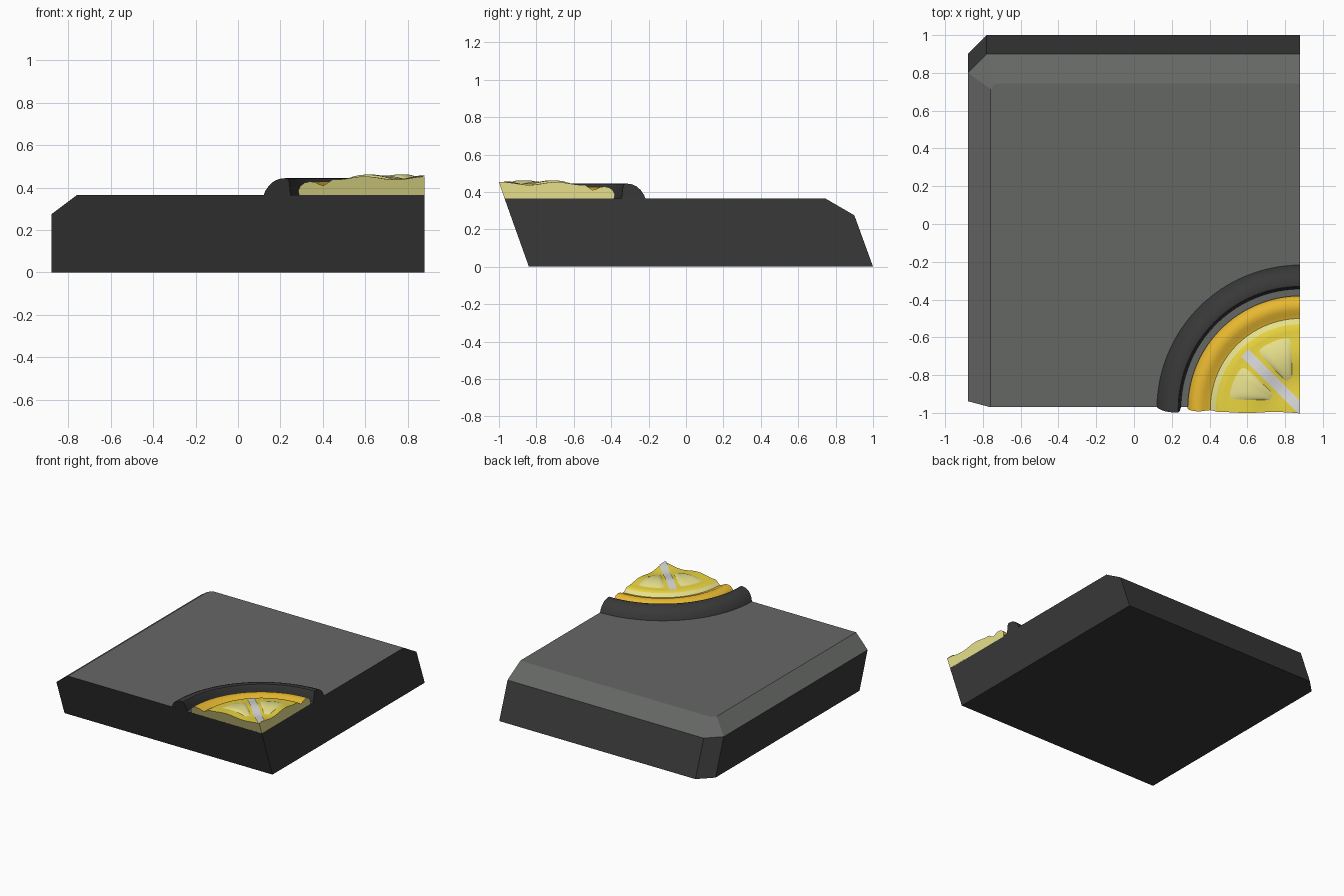
import bpy, bmesh, math
from mathutils import Vector

cube = bpy.data.objects.get("Cube")
if cube:
    bpy.data.objects.remove(cube, do_unlink=True)


def material(name, r, g, b):
    m = bpy.data.materials.new(name)
    m.use_nodes = True
    m.diffuse_color = (r, g, b, 1)
    bsdf = next(n for n in m.node_tree.nodes if n.type == 'BSDF_PRINCIPLED')
    bsdf.inputs["Base Color"].default_value = (r, g, b, 1)
    return m


grey = material("slab grey", 0.13, 0.135, 0.13)
dark = material("charcoal", 0.04, 0.04, 0.04)
rind = material("rind orange", 0.82, 0.49, 0.03)
flesh = material("flesh yellow", 0.82, 0.66, 0.05)
pale = material("pale yellow", 0.79, 0.74, 0.26)
white = material("pith white", 0.68, 0.68, 0.68)

CENTRE = Vector((0.884, -0.98, 0))
TOP = 0.365
# Planes that trim the decoration flush with the right side and sloping front
CUTS = [(Vector((0.88, 0, 0)), Vector((1, 0, 0))),
        (Vector((0, -0.84, 0)), Vector((0, -1, -0.355)).normalized())]


def trim(bm, cap=None):
    for point, normal in CUTS:
        geom = bm.verts[:] + bm.edges[:] + bm.faces[:]
        res = bmesh.ops.bisect_plane(bm, geom=geom, plane_co=point, plane_no=normal,
                                     clear_outer=True, dist=1e-5)
        if cap is not None:
            edges = [e for e in res['geom_cut']
                     if isinstance(e, bmesh.types.BMEdge) and e.is_boundary]
            for f in bmesh.ops.holes_fill(bm, edges=edges)['faces']:
                f.material_index = cap


def finish(name, bm, mats, angle=None, closed=True):
    if closed:
        bmesh.ops.recalc_face_normals(bm, faces=bm.faces[:])
    mesh = bpy.data.meshes.new(name)
    bm.to_mesh(mesh)
    bm.free()
    for m in mats:
        mesh.materials.append(m)
    ob = bpy.data.objects.new(name, mesh)
    bpy.context.collection.objects.link(ob)
    if angle:
        bpy.ops.object.select_all(action='DESELECT')
        ob.select_set(True)
        bpy.context.view_layer.objects.active = ob
        bpy.ops.object.shade_smooth_by_angle(angle=math.radians(angle))
    return ob


def lathe(name, profile, mats, rule, cap, steps=128):
    """Revolve a closed (radius, height) profile, colour by radius, trim to a quarter."""
    bm = bmesh.new()
    rings = []
    for i in range(steps):
        a = math.tau * i / steps
        rings.append([bm.verts.new(CENTRE + Vector((r * math.cos(a), r * math.sin(a), z)))
                      for r, z in profile])
    n = len(profile)
    for i in range(steps):
        here, there = rings[i], rings[(i + 1) % steps]
        for j in range(n):
            k = (j + 1) % n
            if profile[j][0] == 0 and profile[k][0] == 0:
                continue
            f = bm.faces.new((here[j], there[j], there[k], here[k]))
            f.material_index = rule((profile[j][0] + profile[k][0]) / 2)
    bmesh.ops.remove_doubles(bm, verts=bm.verts[:], dist=1e-5)
    trim(bm, cap)
    return finish(name, bm, mats, 40)


def patch(name, point, nu, nv, mat):
    """Open surface from a function of u and v, both from 0 to 1."""
    bm = bmesh.new()
    grid = [[bm.verts.new(point(i / nu, j / nv)) for j in range(nv + 1)]
            for i in range(nu + 1)]
    for i in range(nu):
        for j in range(nv):
            bm.faces.new((grid[i][j], grid[i + 1][j], grid[i + 1][j + 1], grid[i][j + 1]))
    trim(bm)
    for f in bm.faces:
        f.normal_update()
        if f.normal.z < 0:
            f.normal_flip()
    return finish(name, bm, [mat], 40, closed=False)


# Slab: three outline rings give the slopes, the chamfers and the cut corner
outlines = [
    (0.0, [(-0.88, -0.84), (0.88, -0.84), (0.88, 1.0), (-0.78, 1.0), (-0.88, 0.9)]),
    (0.275, [(-0.88, -0.938), (0.88, -0.938), (0.88, 0.9), (-0.78, 0.9), (-0.88, 0.8)]),
    (TOP, [(-0.76, -0.97), (0.88, -0.97), (0.88, 0.745), (-0.73, 0.745), (-0.76, 0.715)]),
]
bm = bmesh.new()
rings = [[bm.verts.new((x, y, z)) for x, y in pts] for z, pts in outlines]
for low, high in zip(rings, rings[1:]):
    for i in range(5):
        k = (i + 1) % 5
        bm.faces.new((low[i], low[k], high[k], high[i]))
bm.faces.new(rings[0][::-1])
bm.faces.new(rings[-1])
bmesh.ops.recalc_face_normals(bm, faces=bm.faces[:])
for f in bm.faces:
    f.material_index = 0 if f.normal.z > 0.5 else 1
finish("slab", bm, [grey, dark])

# Raised rim around the fruit
lathe("rim", [(0.765, 0.36), (0.755, 0.385), (0.738, 0.41), (0.715, 0.43), (0.69, 0.441),
              (0.66, 0.445), (0.65, 0.443), (0.643, 0.43), (0.635, 0.36)],
      [dark], lambda r: 0, 0)


# Fruit slice: rind, pale ring and gently rippled flesh
def flesh_z(r):
    return 0.445 + 0.008 * math.cos(r * 22)


profile = [(0, 0.36), (0.595, 0.36), (0.6, 0.385), (0.59, 0.408), (0.57, 0.423),
           (0.545, 0.429), (0.52, 0.425), (0.5, 0.415), (0.48, 0.41), (0.465, 0.42),
           (0.45, 0.43)]
profile += [(0.44 * (1 - i / 14), flesh_z(0.44 * (1 - i / 14))) for i in range(14)]
profile.append((0, flesh_z(0)))
lathe("fruit_slice", profile, [rind, pale, flesh],
      lambda r: 0 if r > 0.48 else 1 if r > 0.448 else 2, 1)


# Domed pulp in each segment, its edge sinking into the flesh
def pulp(middle):
    def point(u, v):
        r = 0.16 + 0.235 * v
        half = math.pi / 8 - math.asin(0.045 / r)
        a = middle + half * (2 * u - 1)
        dome = (1 - (2 * u - 1) ** 4) * (1 - (2 * v - 1) ** 4)
        z = flesh_z(r) - 0.003 + 0.012 * dome
        return CENTRE + Vector((r * math.cos(a), r * math.sin(a), z))
    return point


for side, degrees in (("back", 112.5), ("front", 157.5)):
    patch("pulp_" + side, pulp(math.radians(degrees)), 20, 20, pale)


# Pith strip along the diagonal between the segments
def pith(u, v):
    along = Vector((-1, 1, 0)).normalized()
    across = Vector((1, 1, 0)).normalized()
    r = 0.45 * v - 0.03
    return CENTRE + along * r + across * 0.054 * (u - 0.5) + Vector((0, 0, flesh_z(r) + 0.004))


patch("pith_strip", pith, 2, 20, white)
